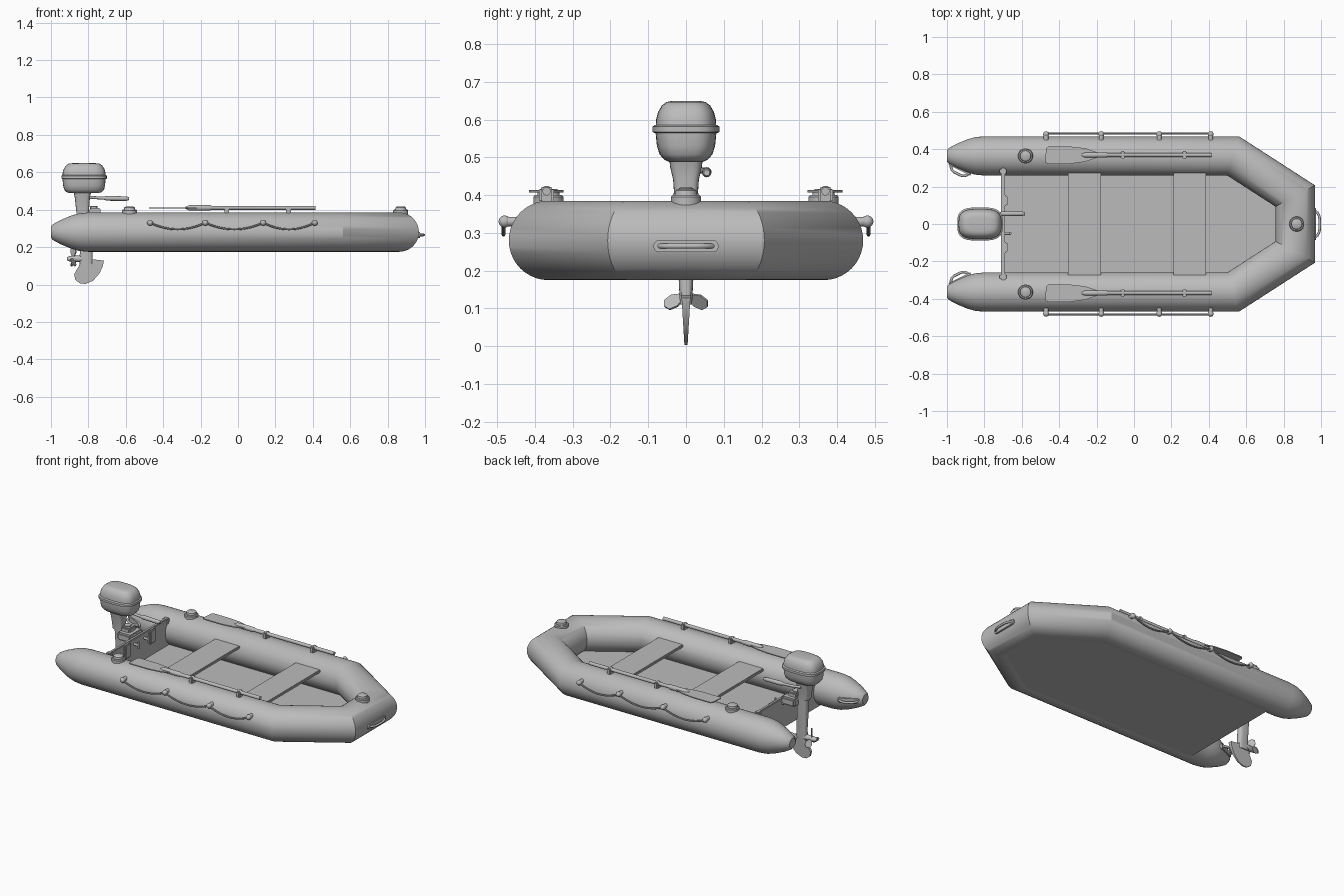
import bpy, bmesh, math
from mathutils import Vector, Matrix

old = bpy.data.objects.get("Cube")
if old:
    bpy.data.objects.remove(old)

GREY = (0.5, 0.5, 0.5, 1)
grey = bpy.data.materials.new("plain grey")
grey.use_nodes = True
grey.diffuse_color = GREY
grey.node_tree.nodes["Principled BSDF"].inputs["Base Color"].default_value = GREY


def finish(name, bm, angle=35):
    bmesh.ops.recalc_face_normals(bm, faces=bm.faces)
    mesh = bpy.data.meshes.new(name)
    bm.to_mesh(mesh)
    bm.free()
    mesh.materials.append(grey)
    obj = bpy.data.objects.new(name, mesh)
    bpy.context.collection.objects.link(obj)
    bpy.ops.object.select_all(action="DESELECT")
    obj.select_set(True)
    bpy.context.view_layer.objects.active = obj
    bpy.ops.object.shade_smooth_by_angle(angle=math.radians(angle))
    return obj


def skin(name, rings, angle=35):
    """Bridge a list of equal point rings and cap both ends."""
    bm = bmesh.new()
    loops = [[bm.verts.new(p) for p in ring] for ring in rings]
    n = len(loops[0])
    for a, b in zip(loops, loops[1:]):
        for i in range(n):
            j = (i + 1) % n
            bm.faces.new((a[i], a[j], b[j], b[i]))
    bm.faces.new(loops[0])
    bm.faces.new(loops[-1])
    return finish(name, bm, angle)


def sweep(name, path, radii, sides=12, angle=35):
    """Round tube along a path, with mitred corners."""
    pts = [Vector(p) for p in path]
    if not isinstance(radii, list):
        radii = [radii] * len(pts)
    rings = []
    plane = (pts[-1] - pts[0]).cross(pts[len(pts) // 2] - pts[0])
    for i, p in enumerate(pts):
        t0 = (p - pts[max(i - 1, 0)]).normalized()
        t1 = (pts[min(i + 1, len(pts) - 1)] - p).normalized()
        t = (t0 + t1).normalized()
        up = plane.normalized() if plane.length > 1e-6 else t.orthogonal().normalized()
        side = up.cross(t).normalized()
        stretch = 1 / max(t.dot(t1 if t1.length else t0), 0.4)
        ring = []
        for k in range(sides):
            a = 2 * math.pi * k / sides
            ring.append(p + radii[i] * (side * math.cos(a) * stretch + up * math.sin(a)))
        rings.append(ring)
    return skin(name, rings, angle)


def loft(name, levels, power=2, sides=32):
    """Stack of superellipse rings given as x, y, z, half x, half y."""
    rings = []
    for x, y, z, hx, hy in levels:
        ring = []
        for k in range(sides):
            a = 2 * math.pi * k / sides
            c, s = math.cos(a), math.sin(a)
            ring.append((x + hx * math.copysign(abs(c) ** (2 / power), c),
                         y + hy * math.copysign(abs(s) ** (2 / power), s), z))
        rings.append(ring)
    return skin(name, rings)


def prism(name, outline, place, low, high):
    """Extrude a flat outline; place maps (u, v, depth) to a position."""
    return skin(name, [[place(u, v, d) for u, v in outline] for d in (low, high)])


def box(name, centre, size):
    bm = bmesh.new()
    bmesh.ops.create_cube(bm, size=1, matrix=Matrix.Translation(centre) @ Matrix.Diagonal((*size, 1)))
    bmesh.ops.bevel(bm, geom=bm.edges[:], offset=min(size) * 0.2, segments=2, affect="EDGES")
    return finish(name, bm)


def ball(name, centre, r):
    bm = bmesh.new()
    bmesh.ops.create_uvsphere(bm, u_segments=16, v_segments=10, radius=r, matrix=Matrix.Translation(centre))
    return finish(name, bm)


def flat(u, v, d):
    return (u, v, d)


def handle(name, centre, along, out, half, lift):
    """Grab loop on an oval patch."""
    c, t, n = Vector(centre), Vector(along).normalized(), Vector(out).normalized()
    w = n.cross(t)
    oval = []
    for k in range(24):
        a = 2 * math.pi * k / 24
        oval.append((math.copysign(half - 0.015, math.cos(a)) + 0.015 * math.cos(a), 0.016 * math.sin(a)))
    prism(name + "_patch", oval, lambda u, v, d: c + t * u + w * v + n * d, -0.012, 0.008)
    path = []
    for k in range(13):
        s = -1 + k / 6
        path.append(c + t * s * half * 0.85 + n * lift * (1 - s ** 4))
    sweep(name + "_grip", path, 0.007, 8, 60)


# Inflatable hull tube
TY, TZ, R = 0.364, 0.28, 0.105
half = [(-1, 0.03), (-0.99, 0.042), (-0.95, 0.064), (-0.89, 0.089), (-0.85, 0.1), (-0.8, R), (0.53, R)]
path = [(x, TY, TZ) for x, r in half] + [(0.862, 0.15, TZ)]
radii = [r for x, r in half] + [R]
sweep("hull_tube", path + [(x, -y, z) for x, y, z in reversed(path)], radii + radii[::-1], 40, 31)

# Floor, seats and transom
deck = [(-0.71, 0.35), (0.52, 0.35), (0.85, 0.14)]
prism("floor", deck + [(x, -y) for x, y in reversed(deck)], flat, 0.178, 0.2)
for name, x in (("rear_seat", -0.265), ("front_seat", 0.298)):
    box(name, (x, 0, 0.327), (0.175, 0.55, 0.018))
box("transom", (-0.7, 0, 0.277), (0.022, 0.6, 0.185))

# Valves
for name, x, y in (("left_valve", -0.58, TY), ("right_valve", -0.58, -TY), ("bow_valve", 0.87, 0)):
    loft(name, [(x, y, z, r, r) for z, r in
                ((0.37, 0.04), (0.395, 0.04), (0.4, 0.036), (0.4, 0.03), (0.412, 0.028), (0.416, 0.022))])

# Paired equipment on both tubes
for s, side in ((1, "left"), (-1, "right")):
    # Oar
    y = s * 0.369
    sweep(side + "_oar_shaft", [(-0.28, y, 0.41), (-0.26, y, 0.41), (-0.15, y, 0.41), (-0.14, y, 0.41), (0.415, y, 0.41)],
          [0.006, 0.015, 0.015, 0.011, 0.011])
    blade = [(-0.475, -0.04), (-0.47, 0.035), (-0.46, 0.045), (-0.34, 0.045), (-0.26, 0.036),
             (-0.19, 0.012), (-0.19, -0.012), (-0.26, -0.036), (-0.34, -0.047), (-0.46, -0.047)]
    prism(side + "_oar_blade", [(u, y + v) for u, v in blade], flat, 0.407, 0.413)
    for i, x in enumerate((-0.06, 0.27)):
        box(f"{side}_oar_clip_{i}", (x, y, 0.4), (0.025, 0.04, 0.04))

    # Safety line and its knobs
    knots = (-0.47, -0.175, 0.135, 0.41)
    for i, x in enumerate(knots):
        sweep(f"{side}_line_mount_{i}", [(x, s * 0.445, 0.33), (x, s * 0.478, 0.33)], 0.013)
        ball(f"{side}_line_knob_{i}", (x, s * 0.48, 0.33), 0.016)
    for i, (a, b) in enumerate(zip(knots, knots[1:])):
        rope = []
        for k in range(13):
            f = k / 12
            rope.append((a + (b - a) * f, s * 0.483, 0.33 - 0.14 * f * (1 - f)))
        sweep(f"{side}_rope_{i}", rope, 0.005, 8)

    # Stern grab handle, transom pad and end bracket
    handle(side + "_stern_handle", (-0.93, s * 0.295, TZ), (1, -s * 0.5, 0), (-0.5, -s, 0), 0.065, 0.03)
    box(side + "_transom_pad", (-0.694, s * 0.125, 0.32), (0.034, 0.06, 0.09))
    box(side + "_transom_bracket", (-0.7, s * 0.283, 0.34), (0.036, 0.03, 0.06))

handle("bow_handle", (0.966, 0, 0.265), (0, 1, 0), (1, 0, 0), 0.086, 0.027)

# Outboard motor cowl
MX = -0.823
loft("motor_cowl", [(MX, 0, z, hx, hy) for z, hx, hy in (
    (0.488, 0.075, 0.045), (0.494, 0.095, 0.058), (0.508, 0.107, 0.07), (0.53, 0.112, 0.077),
    (0.57, 0.116, 0.081), (0.6, 0.114, 0.079), (0.62, 0.108, 0.074), (0.637, 0.096, 0.064),
    (0.646, 0.082, 0.052), (0.649, 0.06, 0.038))], 3.2)
loft("cowl_band", [(MX, 0, z, hx, hx - 0.033) for z, hx in
                   ((0.564, 0.116), (0.567, 0.122), (0.581, 0.122), (0.585, 0.116))], 3.2)

# Motor leg
loft("motor_neck", [(-0.83, 0, 0.38, 0.033, 0.03), (-0.832, 0, 0.44, 0.038, 0.034),
                    (-0.832, 0, 0.475, 0.042, 0.042), (-0.832, 0, 0.5, 0.05, 0.045)], 4)
loft("motor_leg", [(-0.812, 0, 0.11, 0.036, 0.016), (-0.812, 0, 0.19, 0.033, 0.02),
                   (-0.82, 0, 0.39, 0.035, 0.026)], 3)
fin = [(-0.84, 0.14), (-0.85, 0.1), (-0.876, 0.055), (-0.87, 0.025), (-0.845, 0.006), (-0.815, 0.003),
       (-0.775, 0.02), (-0.74, 0.06), (-0.722, 0.1), (-0.717, 0.128), (-0.78, 0.135)]
skin("skeg", [[(u, d * (0.004 + 0.06 * v), v) for u, v in fin] for d in (-1, 1)])

# Propeller
PZ = 0.138
sweep("propeller_hub", [(-0.915, 0, PZ), (-0.9, 0, PZ), (-0.83, 0, PZ), (-0.78, 0, PZ)], [0.008, 0.015, 0.018, 0.012], 16)
petal = [(-0.008, 0.01), (-0.022, 0.035), (-0.018, 0.058), (0, 0.066), (0.018, 0.058), (0.022, 0.035), (0.008, 0.01)]
for i in range(3):
    turn = Matrix.Translation((-0.88, 0, PZ)) @ Matrix.Rotation(i * math.tau / 3, 4, "X") @ Matrix.Rotation(0.7, 4, "Z")
    prism(f"propeller_blade_{i}", petal, lambda u, v, d: turn @ Vector((d, u, v)), -0.003, 0.003)

# Clamp bracket and tiller
box("clamp_bracket", (-0.755, 0, 0.36), (0.1, 0.13, 0.05))
box("clamp_top", (-0.765, 0, 0.395), (0.06, 0.07, 0.03))
loft("clamp_knob", [(-0.77, 0, z, r, r) for z, r in ((0.4, 0.02), (0.417, 0.02), (0.421, 0.014))])
for y in (-0.05, 0.05):
    sweep("clamp_screw", [(-0.72, y, 0.335), (-0.66, y, 0.335)], 0.008)
    box("clamp_screw_grip", (-0.66, y, 0.335), (0.01, 0.012, 0.045))
sweep("tiller_arm", [(-0.83, 0.04, 0.465), (-0.78, 0.055, 0.465), (-0.7, 0.055, 0.461)], 0.008, 12, 60)
sweep("tiller_grip", [(-0.72, 0.055, 0.462), (-0.7, 0.055, 0.461), (-0.6, 0.055, 0.459), (-0.582, 0.055, 0.459)],
      [0.008, 0.013, 0.012, 0.008])
